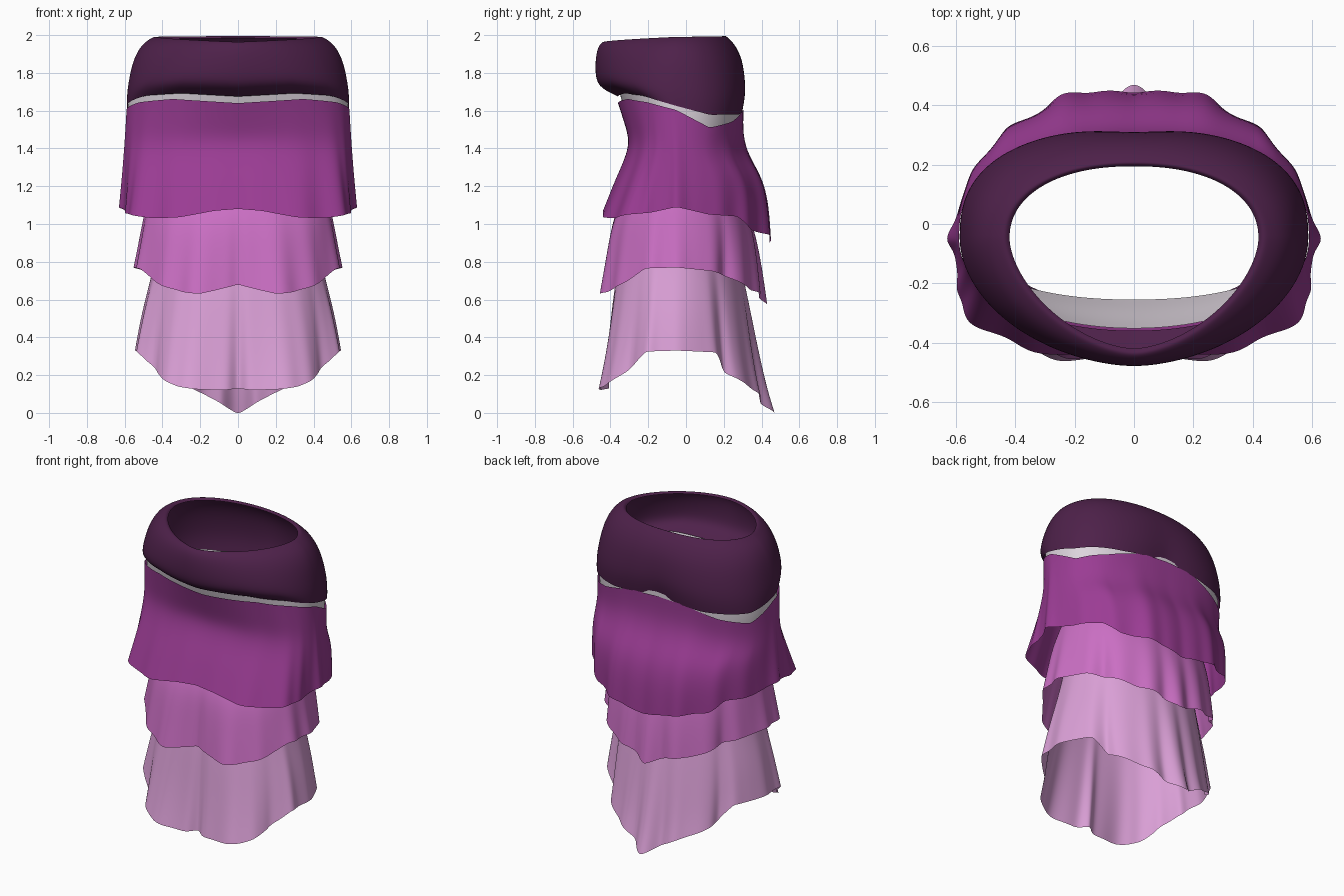
import bpy, bmesh
from math import sin, cos, radians, exp

cube = bpy.data.objects.get("Cube")
if cube:
    bpy.data.objects.remove(cube, do_unlink=True)

SEGMENTS = 144
CENTRE_Y = -0.05


def material(name, rgb):
    linear = [(c / 255 / 12.92) if c < 11 else ((c / 255 + 0.055) / 1.055) ** 2.4 for c in rgb]
    mat = bpy.data.materials.new(name)
    mat.use_nodes = True
    mat.diffuse_color = (*linear, 1)
    bsdf = mat.node_tree.nodes["Principled BSDF"]
    bsdf.inputs["Base Color"].default_value = (*linear, 1)
    bsdf.inputs["Roughness"].default_value = 0.8
    return mat


def at_angle(keys, deg):
    """Interpolate (degrees, height) pairs; 0 is front centre, 180 back centre."""
    for (a, u), (b, w) in zip(keys, keys[1:]):
        if deg <= b:
            return u + (w - u) * (deg - a) / (b - a)
    return keys[-1][1]


def cloth(name, mat, rings, top, hem, folds, front_square, back_square):
    """Loft a sheet from rings of (drop, front y, half width, back y).
    Folds are (degrees, depth, spread), mirrored and deepening to the hem.
    The squareness pairs give the outline's exponent at the top and the hem."""
    bm = bmesh.new()
    rows = []
    for drop, front, width, back in rings:
        row = []
        for i in range(SEGMENTS):
            deg = 360 * i / SEGMENTS
            t, side = radians(deg), min(deg, 360 - deg)
            s, c = sin(t), cos(t)
            n0, n1 = front_square if c > 0 else back_square
            n = n0 + (n1 - n0) * drop
            r = (abs(s) ** n + abs(c) ** n) ** (-1 / n)
            r *= 1 + drop ** 1.3 * sum(d * exp(-((side - a) / w) ** 2) for a, d, w in folds)
            reach = (CENTRE_Y - front) if c > 0 else (back - CENTRE_Y)
            z0, z1 = at_angle(top, side), at_angle(hem, side)
            row.append(bm.verts.new((width * r * s, CENTRE_Y - reach * r * c, z0 + (z1 - z0) * drop)))
        rows.append(row)
    for upper, lower in zip(rows, rows[1:]):
        for i in range(SEGMENTS):
            j = (i + 1) % SEGMENTS
            bm.faces.new((upper[i], lower[i], lower[j], upper[j])).smooth = True
    mesh = bpy.data.meshes.new(name)
    bm.to_mesh(mesh)
    bm.free()
    mesh.materials.append(mat)
    obj = bpy.data.objects.new(name, mesh)
    bpy.context.collection.objects.link(obj)
    mod = obj.modifiers.new("Smooth cloth", "SUBSURF")
    mod.levels = mod.render_levels = 2


plum = material("dark plum", (78, 33, 74))
magenta = material("magenta", (155, 60, 148))
orchid = material("orchid", (203, 111, 196))
pale = material("pale orchid", (219, 160, 215))
grey = material("pale grey", (220, 211, 220))

# Off-shoulder yoke, open at the neck with a narrow turned lip
yoke_hem = [(0, 1.675), (30, 1.692), (55, 1.68), (90, 1.625), (118, 1.578), (150, 1.58), (180, 1.615)]
cloth("yoke", plum,
      [(.04, -.42, .42, .195), (0, -.435, .435, .205), (.03, -.45, .46, .22), (.12, -.468, .51, .258),
       (.33, -.48, .555, .304), (.66, -.48, .58, .325), (.85, -.455, .588, .32), (1, -.36, .588, .308)],
      [(0, 1.967), (60, 1.985), (90, 1.995), (180, 2.0)], yoke_hem,
      [(180, -.05, 14)], (1.65, 2.05), (2.2, 2.6))

# Lining band showing between the yoke and the top tier
cloth("lining_band", grey,
      [(0, -.352, .582, .298), (.3, -.325, .582, .296), (.65, -.285, .57, .288), (1, -.255, .55, .29)],
      [(a, z + .02) for a, z in yoke_hem], [(0, 1.38), (180, 1.33)],
      [], (2.05, 2.2), (2.5, 2.4))

# Top ruffle tier
cloth("top_tier", magenta,
      [(0, -.36, .59, .305), (.2, -.325, .593, .3), (.36, -.3, .595, .335),
       (.52, -.325, .597, .405), (.72, -.38, .6, .44), (1, -.445, .605, .452)],
      [(0, 1.64), (35, 1.662), (60, 1.645), (90, 1.603), (118, 1.51), (140, 1.54), (162, 1.6), (180, 1.61)],
      [(0, 1.08), (12, 1.07), (28, 1.035), (42, 1.03), (55, 1.05), (70, 1.06), (90, 1.09),
       (110, 1.05), (130, 1.04), (140, .97), (160, .94), (180, .9)],
      [(0, -.03, 10), (30, .06, 9), (52, .09, 9), (66, .03, 5), (90, .045, 5), (118, .02, 6),
       (137, .04, 6), (158, .06, 6), (170, .01, 4), (180, -.02, 4)], (2.1, 2.5), (2.5, 1.95))

# Middle ruffle tier
cloth("middle_tier", orchid,
      [(0, -.27, .455, .29), (.2, -.335, .478, .33), (.4, -.392, .495, .365),
       (.7, -.415, .515, .39), (1, -.435, .535, .405)],
      [(0, 1.26), (180, 1.17)],
      [(0, .68), (20, .63), (30, .64), (42, .67), (50, .695), (58, .73), (66, .765), (90, .77),
       (115, .75), (125, .73), (150, .65), (165, .63), (180, .57)],
      [(0, -.05, 4), (22, .1, 9), (42, .04, 7), (70, .04, 7), (90, .035, 7), (116, .01, 5),
       (126, -.06, 5), (140, .03, 7), (160, .04, 6), (170, -.03, 4), (180, .06, 5)], (2.4, 2.4), (2.2, 1.92))

# Bottom ruffle tier, with a deep front pleat and a trailing back point
cloth("bottom_tier", pale,
      [(0, -.33, .425, .27), (.25, -.375, .45, .315), (.6, -.405, .5, .36),
       (.85, -.432, .525, .395), (1, -.452, .538, .425)],
      [(0, .92), (180, .86)],
      [(0, .13), (8, .12), (22, .125), (32, .14), (40, .17), (50, .215), (60, .275), (68, .325), (90, .33),
       (118, .32), (128, .21), (148, .14), (160, .1), (168, .06), (180, -.005)],
      [(0, -.12, 4), (26, .09, 9), (39, .05, 6), (54, -.04, 5), (69, .04, 5), (90, .015, 7),
       (116, .01, 5), (127, -.07, 5), (142, .02, 7), (160, .03, 5), (170, -.04, 4), (180, .1, 6)],
      (2.4, 2.4), (1.95, 1.65))
